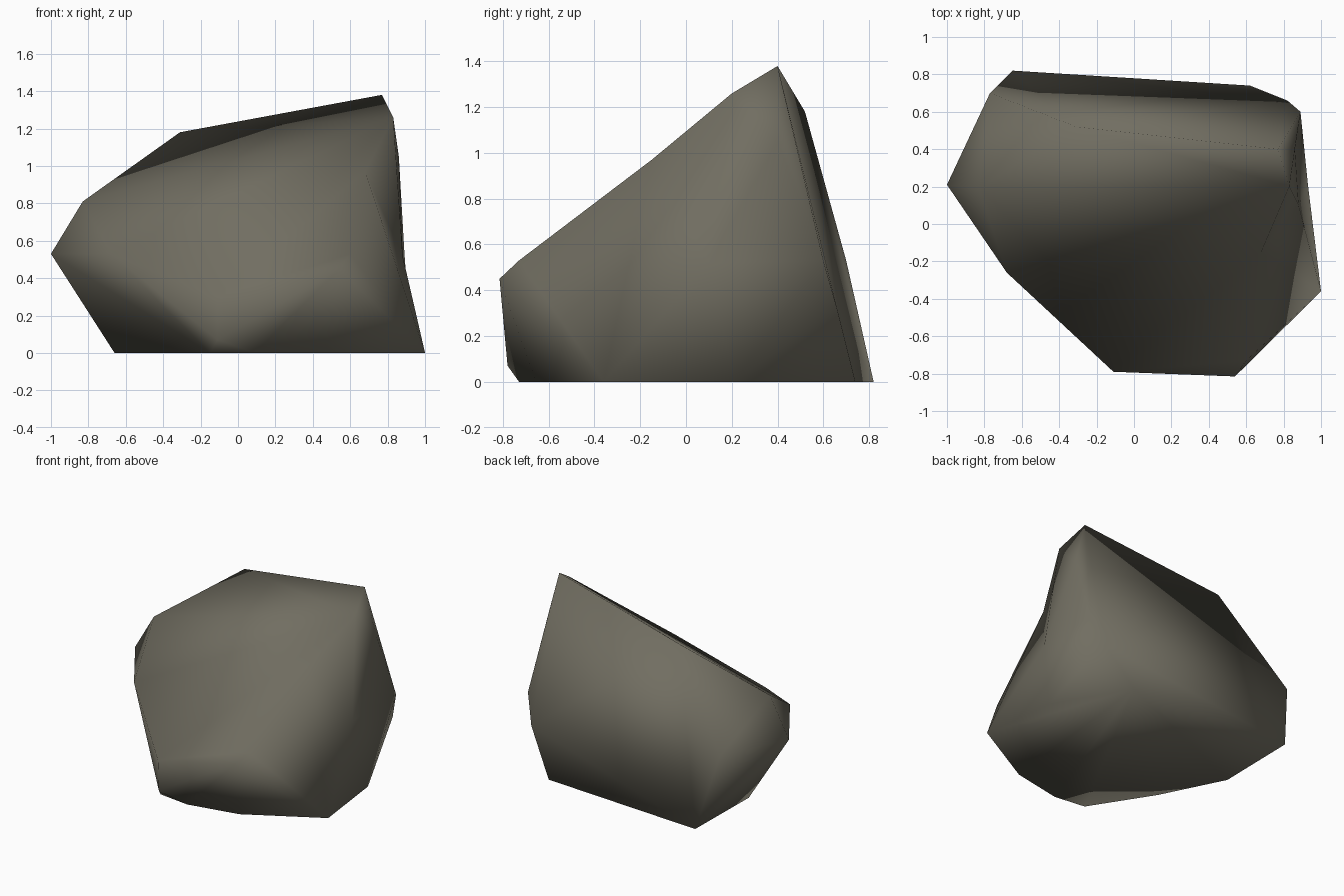
import bpy, bmesh

if "Cube" in bpy.data.objects:
    bpy.data.objects.remove(bpy.data.objects["Cube"])

# Corner points of the boulder, grouped by height
base = [(-.65, .82), (.62, .74), (.93, .21), (1, -.36), (.47, -.655),
        (.09, -.73), (-.15, -.70), (-.43, -.26), (-.66, .20)]
body = [(-.11, -.78, .07), (-.11, -.79, .30), (.54, -.815, .45), (.6, -.73, .53),
        (-.68, -.26, .53), (-1, .21, .53), (-.77, .70, .53), (.82, .66, .32),
        (.89, .60, .53)]
crown = [(-.83, .19, .81), (-.31, .52, 1.18), (-.37, .53, 1.08), (.77, .40, 1.38),
         (.83, .20, 1.26), (.86, .40, 1.05)]

# Wrap the points in a faceted skin
bm = bmesh.new()
pts = {p: bm.verts.new(p) for p in [(x, y, 0) for x, y in base] + body + crown}
bmesh.ops.convex_hull(bm, input=bm.verts[:])

# Hollow the right side: a shoulder on the front edge and a dent beside it
front, top = pts[(.6, -.73, .53)], pts[(.83, .20, 1.26)]
foot = pts[(1, -.36, 0)]
side = {front, top, foot, pts[(.93, .21, 0)], pts[(.89, .60, .53)], pts[(.86, .40, 1.05)]}
edge = bm.edges.get((front, top))
if edge:
    _, shoulder = bmesh.utils.edge_split(edge, front, .6)
    shoulder.co = (.68, -.15, .97)
    side.add(shoulder)
    old = [f for f in bm.faces if set(f.verts) <= side]
    rim = [e for e in {e for f in old for e in f.edges}
           if sum(f in old for f in e.link_faces) == 1]
    rim = [tuple(e.verts) for e in rim]
    bmesh.ops.delete(bm, geom=old, context='FACES_ONLY')
    dent = bm.verts.new((.88, .10, .52))
    for a, b in rim:
        if {a, b} == {front, foot}:
            bm.faces.new((a, b, shoulder))
        elif {a, b} != {front, shoulder}:
            bm.faces.new((a, b, dent))
    bm.faces.new((shoulder, dent, foot))

# Tidy up and smooth
bmesh.ops.delete(bm, geom=[e for e in bm.edges if not e.link_faces], context='EDGES')
bmesh.ops.delete(bm, geom=[v for v in bm.verts if not v.link_faces], context='VERTS')
bmesh.ops.triangulate(bm, faces=bm.faces[:])
bmesh.ops.recalc_face_normals(bm, faces=bm.faces[:])
for f in bm.faces:
    f.smooth = True

mesh = bpy.data.meshes.new("boulder")
bm.to_mesh(mesh)
bm.free()

# One flat stone colour
stone = bpy.data.materials.new("grey_brown_stone")
stone.diffuse_color = (.165, .155, .12, 1)
stone.use_nodes = True
stone.node_tree.nodes["Principled BSDF"].inputs["Base Color"].default_value = stone.diffuse_color
mesh.materials.append(stone)
bpy.context.collection.objects.link(bpy.data.objects.new("boulder", mesh))
